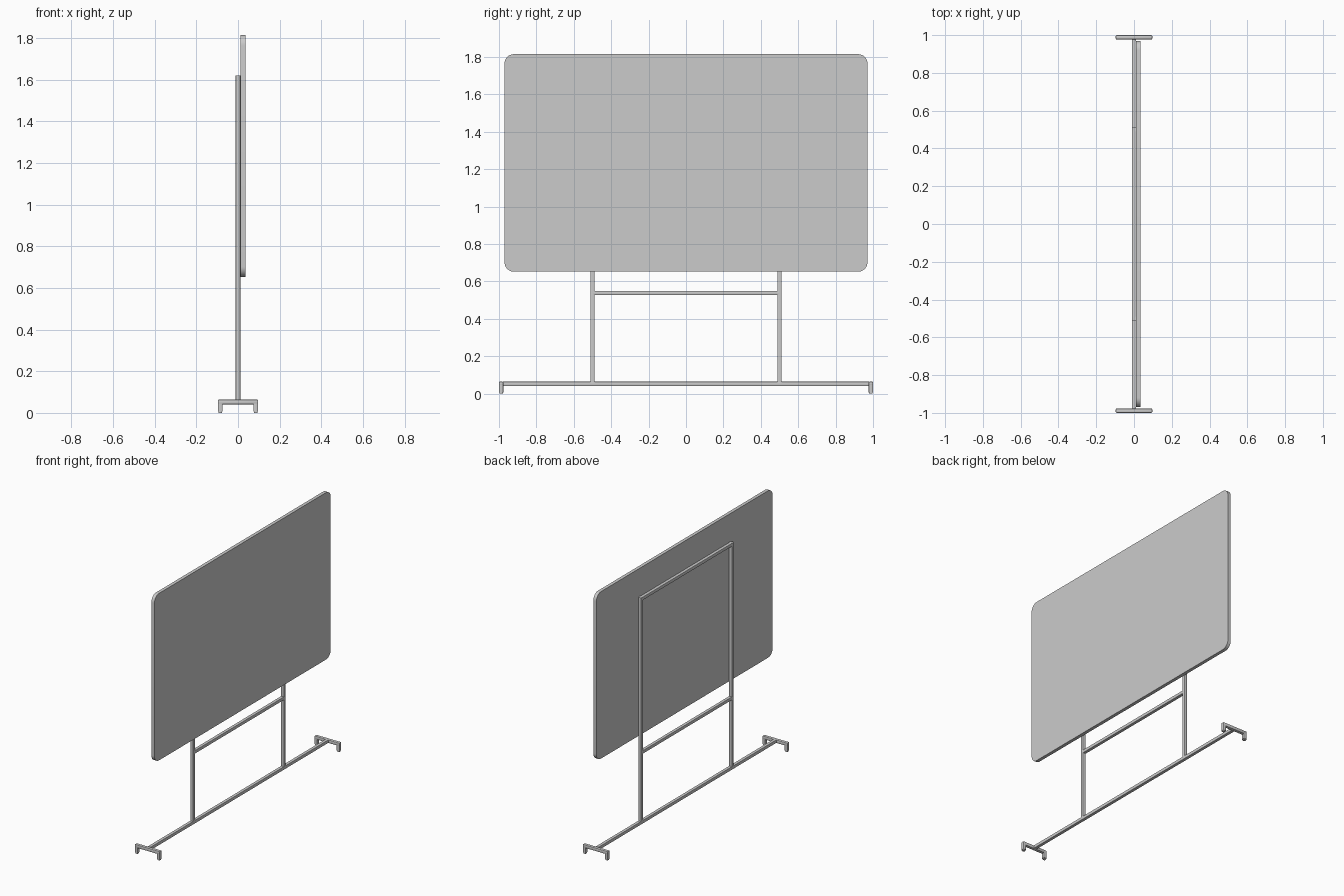
import bpy, bmesh
from mathutils import Vector

if "Cube" in bpy.data.objects:
    bpy.data.objects.remove(bpy.data.objects["Cube"])

T = 0.023  # square tube thickness


def box(name, lo, hi, bevel=0.004, axis=None, segments=2):
    """Box between two corners; rounds all edges, or only those along one axis."""
    lo, hi = Vector(lo), Vector(hi)
    bm = bmesh.new()
    bmesh.ops.create_cube(bm, size=1)
    for v in bm.verts:
        v.co = Vector(v.co[i] * (hi[i] - lo[i]) + (lo[i] + hi[i]) / 2 for i in range(3))
    edges = [e for e in bm.edges
             if axis is None or abs((e.verts[0].co - e.verts[1].co).normalized()[axis]) > 0.9]
    bmesh.ops.bevel(bm, geom=edges, offset=bevel, segments=segments,
                    profile=0.5, affect='EDGES')
    bmesh.ops.recalc_face_normals(bm, faces=bm.faces)
    mesh = bpy.data.meshes.new(name)
    bm.to_mesh(mesh)
    bm.free()
    ob = bpy.data.objects.new(name, mesh)
    bpy.context.collection.objects.link(ob)
    bpy.context.view_layer.objects.active = ob
    ob.select_set(True)
    bpy.ops.object.shade_smooth_by_angle()
    ob.select_set(False)
    return ob


h = T / 2

# Board panel with rounded corners
box("board_panel", (h, -0.97, 0.652), (0.035, 0.97, 1.815), 0.05, axis=0, segments=8)

# Horizontal rails
box("base_rail", (-h, -0.978, 0.041), (h, 0.978, 0.064), axis=1)
box("lower_crossbar", (-h, -0.495, 0.527), (h, 0.495, 0.55), axis=1)
box("top_crossbar", (-h, -0.495, 1.62 - T), (h, 0.495, 1.62), axis=1)

for s, side in ((-1, "left"), (1, "right")):
    # Upright posts
    yc = s * 0.5
    box(f"{side}_post", (-h, yc - h, 0.055), (h, yc + h, 1.62), axis=2)
    # Foot bars with short legs and floor pads
    yc = s * (1 - h)
    box(f"{side}_foot_bar", (-0.097, yc - h, 0.041), (0.097, yc + h, 0.064), 0.005)
    for t, end in ((-1, "back"), (1, "front")):
        xc = t * (0.097 - h)
        box(f"{side}_{end}_leg", (xc - h, yc - h, 0.006), (xc + h, yc + h, 0.058),
            0.005, axis=2)
        box(f"{side}_{end}_pad", (xc - 0.009, yc - 0.009, 0), (xc + 0.009, yc + 0.009, 0.008),
            0.004, axis=2)
